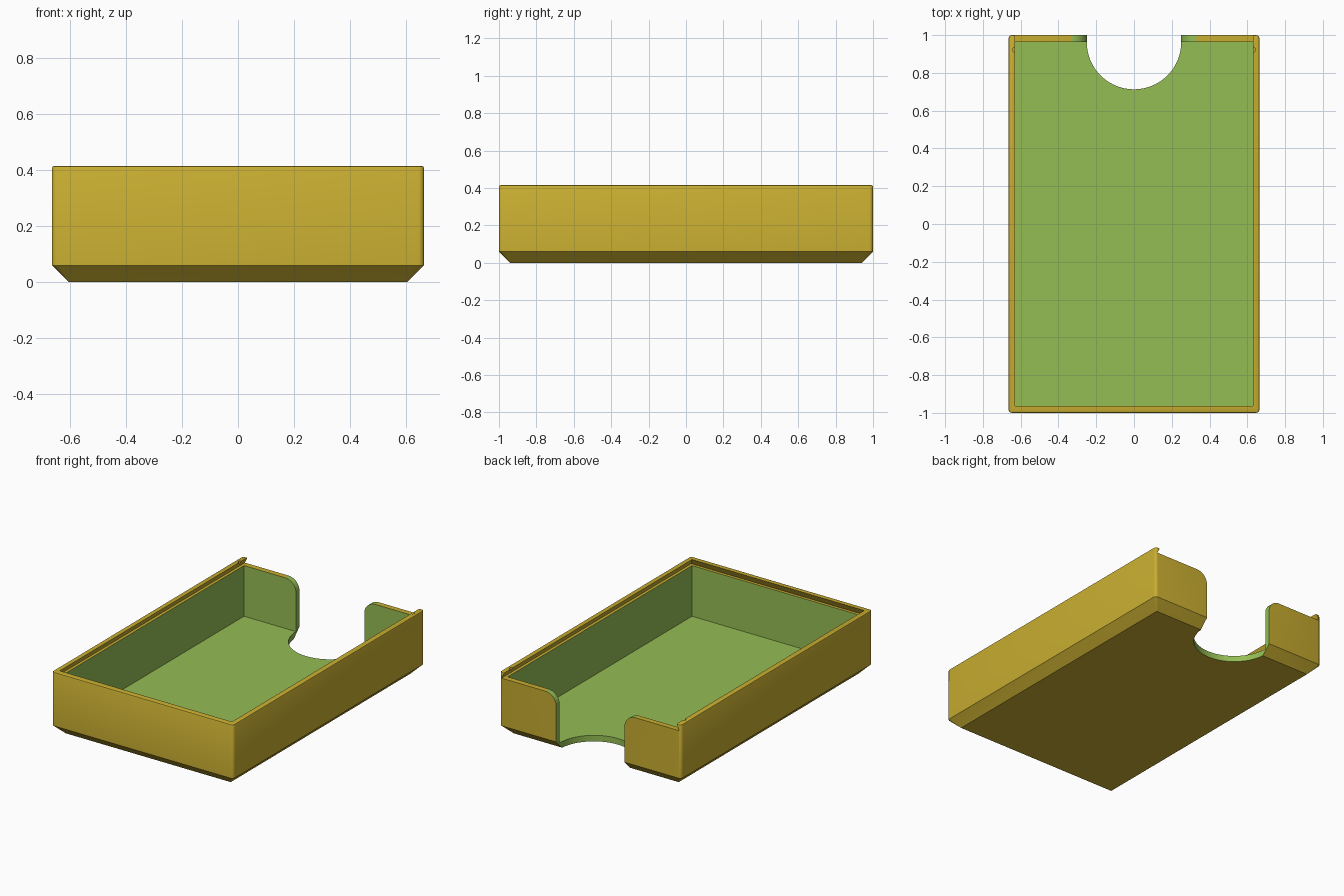
import bpy, bmesh
from math import sin, cos, pi, radians

cube = bpy.data.objects.get("Cube")
if cube:
    bpy.data.objects.remove(cube, do_unlink=True)


def material(name, rgb):
    m = bpy.data.materials.new(name)
    m.use_nodes = True
    m.diffuse_color = (*rgb, 1)
    m.node_tree.nodes["Principled BSDF"].inputs["Base Color"].default_value = (*rgb, 1)
    return m


GOLD, GREEN = 0, 1
MATERIALS = [material("mustard_gold", (0.58, 0.42, 0.03)),
             material("leaf_green", (0.30, 0.51, 0.09))]

HALF_X, HALF_Y, HEIGHT = 0.665, 1.0, 0.415
CHAMFER, LEDGE, FLOOR = 0.06, 0.375, 0.04
IN_X, IN_Y = 0.63, 0.963          # inner cavity half sizes
THUMB_R, FILLET = 0.25, 0.08


def arc(cx, cy, r, start, end, steps):
    """Points along a circular arc, angles in degrees."""
    angles = [radians(start + (end - start) * i / steps) for i in range(steps + 1)]
    return [(cx + r * cos(a), cy + r * sin(a)) for a in angles]


def loft(name, rings, mat):
    """Closed solid through rings that have equal point counts."""
    bm = bmesh.new()
    loops = [[bm.verts.new(p) for p in ring] for ring in rings]
    n = len(loops[0])
    for a, b in zip(loops, loops[1:]):
        for i in range(n):
            j = (i + 1) % n
            bm.faces.new((a[i], a[j], b[j], b[i]))
    bm.faces.new(loops[0][::-1])
    bm.faces.new(loops[-1])
    bmesh.ops.recalc_face_normals(bm, faces=bm.faces)
    mesh = bpy.data.meshes.new(name)
    for m in MATERIALS:
        mesh.materials.append(m)
    for f in bm.faces:
        f.material_index = mat
    bm.to_mesh(mesh)
    bm.free()
    obj = bpy.data.objects.new(name, mesh)
    bpy.context.collection.objects.link(obj)
    return obj


def rounded_ring(hx, hy, r, z):
    pts = []
    for sx, sy, a in ((1, 1, 0), (-1, 1, 90), (-1, -1, 180), (1, -1, 270)):
        pts += arc(sx * (hx - r), sy * (hy - r), r, a, a + 90, 5)
    return [(x, y, z) for x, y in pts]


def rect_ring(hx, y0, y1, z):
    return [(-hx, y0, z), (hx, y0, z), (hx, y1, z), (-hx, y1, z)]


def cut(target, cutter):
    cutter.hide_render = True
    mod = target.modifiers.new("cut", 'BOOLEAN')
    mod.operation = 'DIFFERENCE'
    mod.solver = 'EXACT'
    mod.object = cutter
    bpy.context.view_layer.objects.active = target
    bpy.ops.object.modifier_apply(modifier=mod.name)
    bpy.data.objects.remove(cutter, do_unlink=True)


# Outer shell with chamfered base and softened rim
edge = 0.008
tray = loft("tray_body", [
    rounded_ring(HALF_X - CHAMFER, HALF_Y - CHAMFER, 0.004, 0),
    rounded_ring(HALF_X, HALF_Y, 0.02, CHAMFER),
    rounded_ring(HALF_X, HALF_Y, 0.02, HEIGHT - edge),
    rounded_ring(HALF_X - 0.3 * edge, HALF_Y - 0.3 * edge, 0.018, HEIGHT - 0.3 * edge),
    rounded_ring(HALF_X - edge, HALF_Y - edge, 0.013, HEIGHT)], GOLD)

# Dovetail lid channel, open at the back
under = 0.02
cut(tray, loft("lid_channel", [
    rect_ring(IN_X + under, -IN_Y - under, 1.2, LEDGE),
    rect_ring(IN_X - under, -IN_Y + under, 1.2, 2 * HEIGHT - LEDGE)], GOLD))

# Storage cavity
cut(tray, loft("cavity", [rect_ring(IN_X, -IN_Y, IN_Y, FLOOR),
                          rect_ring(IN_X, -IN_Y, IN_Y, LEDGE + 0.01)], GREEN))

# Thumb cutout through the back wall and floor
u_shape = [(THUMB_R, 1.2)] + arc(0, IN_Y, THUMB_R, 0, -180, 48) + [(-THUMB_R, 1.2)]
cut(tray, loft("thumb_cut", [[(x, y, z) for x, y in u_shape] for z in (-0.1, 0.6)], GREEN))

# Rounded upper corners beside the cutout
right = arc(THUMB_R + FILLET, LEDGE - FILLET, FILLET, 180, 90, 10)
right.append((THUMB_R + FILLET, 0.6))
flare = right + [(-x, z) for x, z in reversed(right)]
cut(tray, loft("corner_flare", [[(x, y, z) for x, z in flare] for y in (0.93, 1.2)], GREEN))

# Small lid catch notches in the side rims
for side in (-1, 1):
    circle = arc(side * (IN_X + 0.002), 0.922, 0.012, 0, 345, 23)
    cut(tray, loft("catch_notch", [[(x, y, z) for x, y in circle]
                                   for z in (LEDGE + 0.005, 0.6)], GOLD))

# Smooth only the rounded edges
bpy.ops.object.select_all(action='DESELECT')
tray.select_set(True)
bpy.context.view_layer.objects.active = tray
bpy.ops.object.shade_smooth_by_angle(angle=radians(28))
